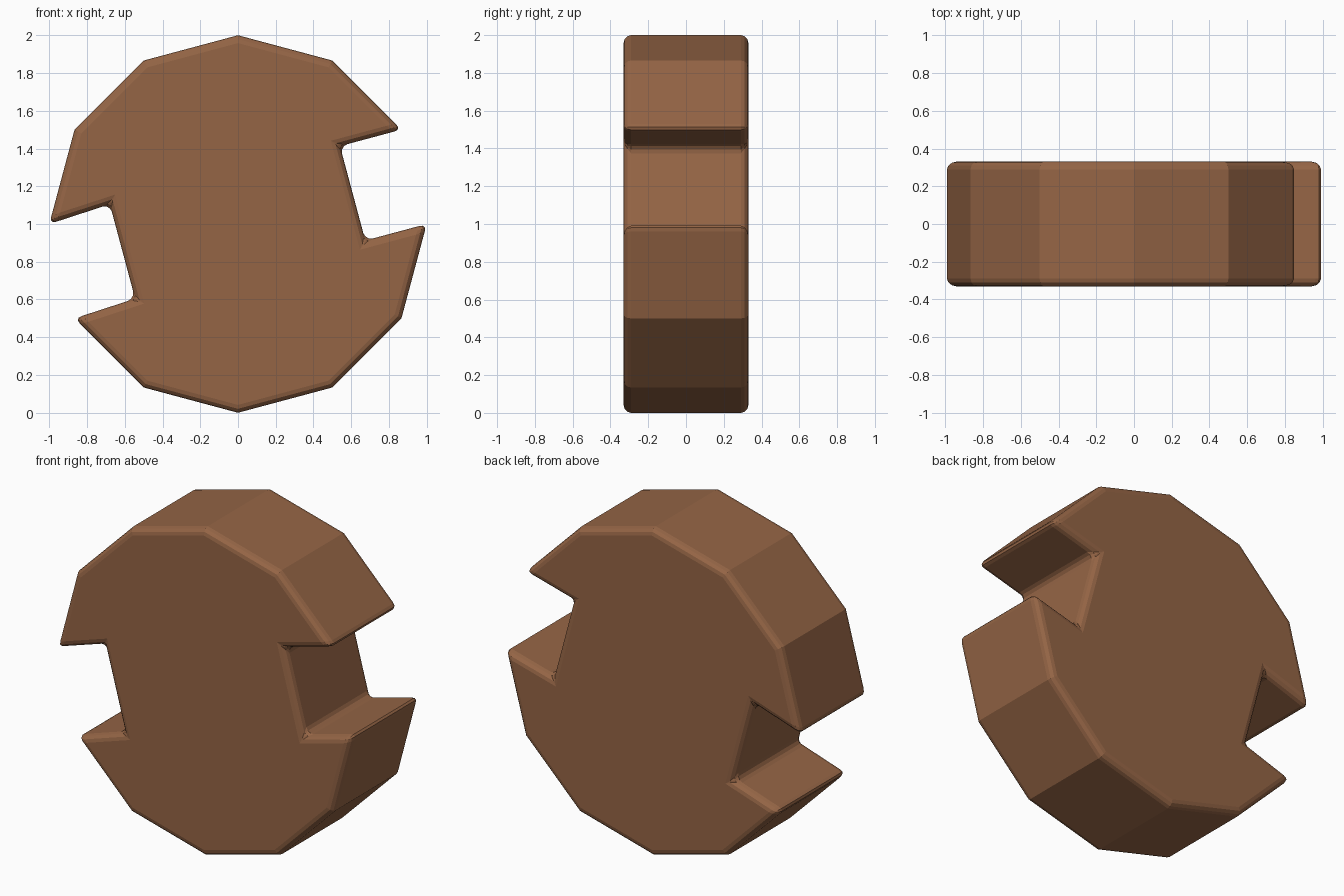
import bpy, bmesh
from math import sin, cos, radians
from mathutils import Vector

if "Cube" in bpy.data.objects:
    bpy.data.objects.remove(bpy.data.objects["Cube"])

R, HALF, DEPTH = 1.0, 0.33, 0.337

def rim(i):
    a = radians(30 * i)
    return Vector((R * cos(a), R * sin(a)))

# Twelve-sided outline with two opposite sides pushed inwards as notches
outline = []
for i in range(12):
    outline.append(rim(i))
    if i in (0, 6):
        n = (rim(i) + rim(i + 1)).normalized()
        slide = Vector((-n.y, n.x)) * (0.018 if i == 6 else 0.0)
        outline += [rim(i) - n * DEPTH - slide, rim(i + 1) - n * DEPTH - slide]

# Extrude the outline front to back
bm = bmesh.new()
front = bm.faces.new([bm.verts.new((p.x, -HALF, p.y + 1)) for p in outline])
ext = bmesh.ops.extrude_face_region(bm, geom=[front])
bmesh.ops.translate(bm, vec=(0, 2 * HALF, 0),
                    verts=[g for g in ext["geom"] if isinstance(g, bmesh.types.BMVert)])
bmesh.ops.recalc_face_normals(bm, faces=bm.faces)
mesh = bpy.data.meshes.new("notched_wheel")
bm.to_mesh(mesh)
bm.free()
wheel = bpy.data.objects.new("notched_wheel", mesh)
bpy.context.collection.objects.link(wheel)

# Rounded borders and notch corners; the shallow rim edges stay crisp
bev = wheel.modifiers.new("rounded_edges", "BEVEL")
bev.width = 0.04
bev.segments = 3
bev.limit_method = 'ANGLE'
bev.angle_limit = radians(40)

# Brown material
mat = bpy.data.materials.new("brown")
mat.diffuse_color = (0.30, 0.13, 0.06, 1)
mat.use_nodes = True
mat.node_tree.nodes["Principled BSDF"].inputs["Base Color"].default_value = mat.diffuse_color
mesh.materials.append(mat)
